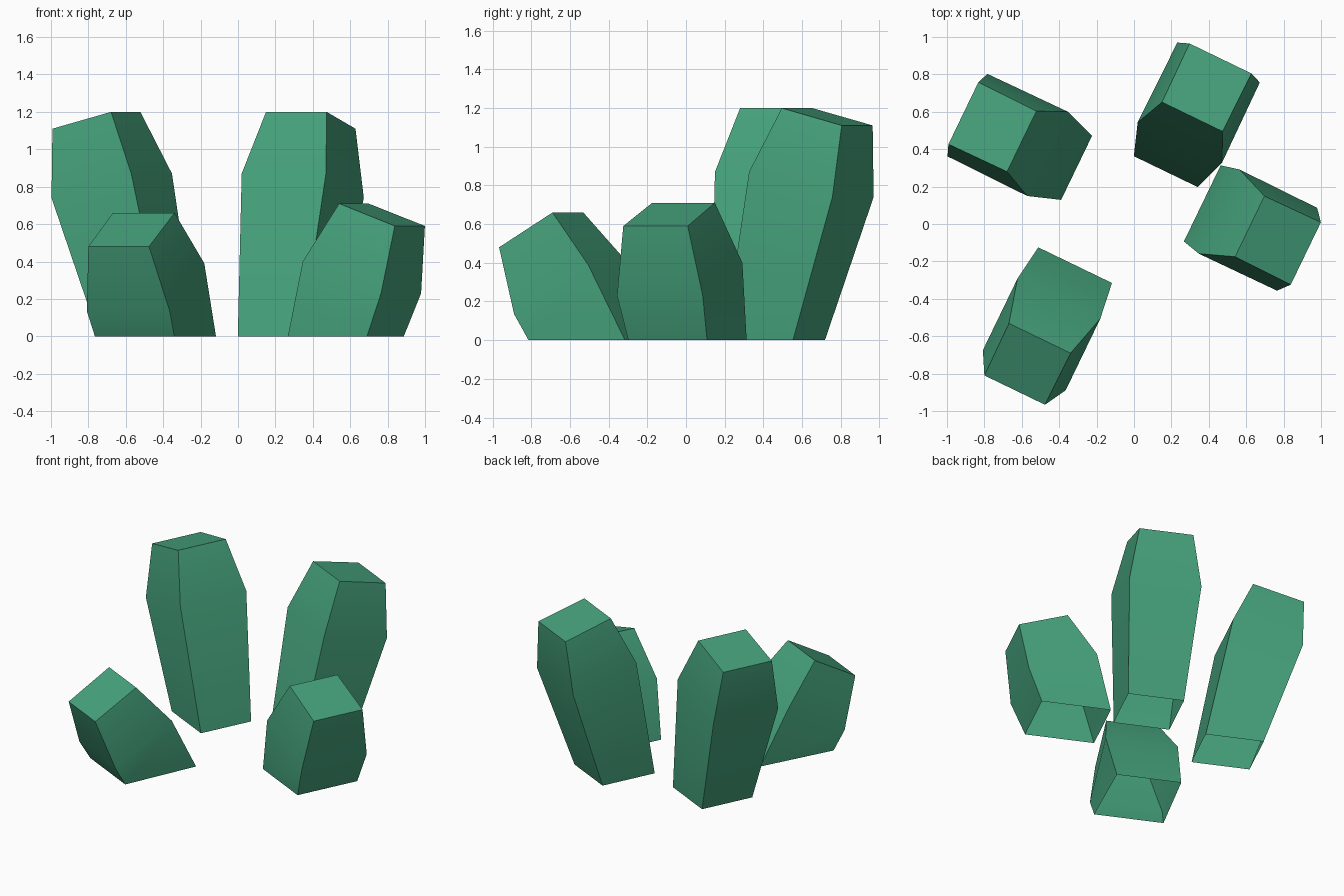
import bpy, math
from mathutils import Vector

if "Cube" in bpy.data.objects:
    bpy.data.objects.remove(bpy.data.objects["Cube"])

green = bpy.data.materials.new("crystal green")
green.diffuse_color = (0.06, 0.36, 0.2, 1)
green.use_nodes = True
green.node_tree.nodes["Principled BSDF"].inputs["Base Color"].default_value = green.diffuse_color


def crystal(name, origin, angle, rings):
    """Leaning four-sided crystal. Each ring is an inner and an outer edge: (lean distance, z, half width)."""
    a = math.radians(angle)
    out = Vector((math.cos(a), math.sin(a), 0))
    side = Vector((-out.y, out.x, 0))
    base = Vector((*origin, 0))
    verts = []
    for inner, outer in rings:
        for (d, z, w), signs in ((inner, (1, -1)), (outer, (-1, 1))):
            for s in signs:
                verts.append(base + out * d + side * (w * s) + Vector((0, 0, z)))
    # walls between rings, capped on top and open on the ground
    faces = []
    for r in range(len(rings) - 1):
        for i in range(4):
            j = (i + 1) % 4
            faces.append((4 * r + i, 4 * r + j, 4 * r + 4 + j, 4 * r + 4 + i))
    n = 4 * (len(rings) - 1)
    faces.append((n, n + 1, n + 2, n + 3))
    me = bpy.data.meshes.new(name)
    me.from_pydata(verts, [], faces)
    me.materials.append(green)
    me.update()
    ob = bpy.data.objects.new(name, me)
    bpy.context.collection.objects.link(ob)
    bpy.ops.object.select_all(action='DESELECT')
    ob.select_set(True)
    bpy.context.view_layer.objects.active = ob
    bpy.ops.object.shade_smooth_by_angle(angle=math.radians(60))


# two tall crystals of the same shape at the back
tall = [((0, 0, .19), (.395, 0, .19)),
        ((.172, .87, .25), (.648, .74, .245)),
        ((.326, 1.2, .18), (.672, 1.11, .184))]
crystal("tall_crystal_right", (.17, .28), 64.2, tall)
crystal("tall_crystal_left", (-.307, .30), 154.2, tall)

# short crystal on the right
crystal("short_crystal_right", (.365, .11), -25.8,
        [((0, 0, .226), (.47, 0, .226)),
         ((.10, .4, .25), (.563, .23, .246)),
         ((.282, .71, .18), (.615, .59, .185))])

# short, strongly leaning crystal at the front
crystal("short_crystal_front", (-.315, -.22), 244.2,
        [((0, 0, .219), (.546, 0, .236)),
         ((.199, .39, .246), (.624, .135, .246)),
         ((.434, .66, .183), (.742, .48, .18))])
